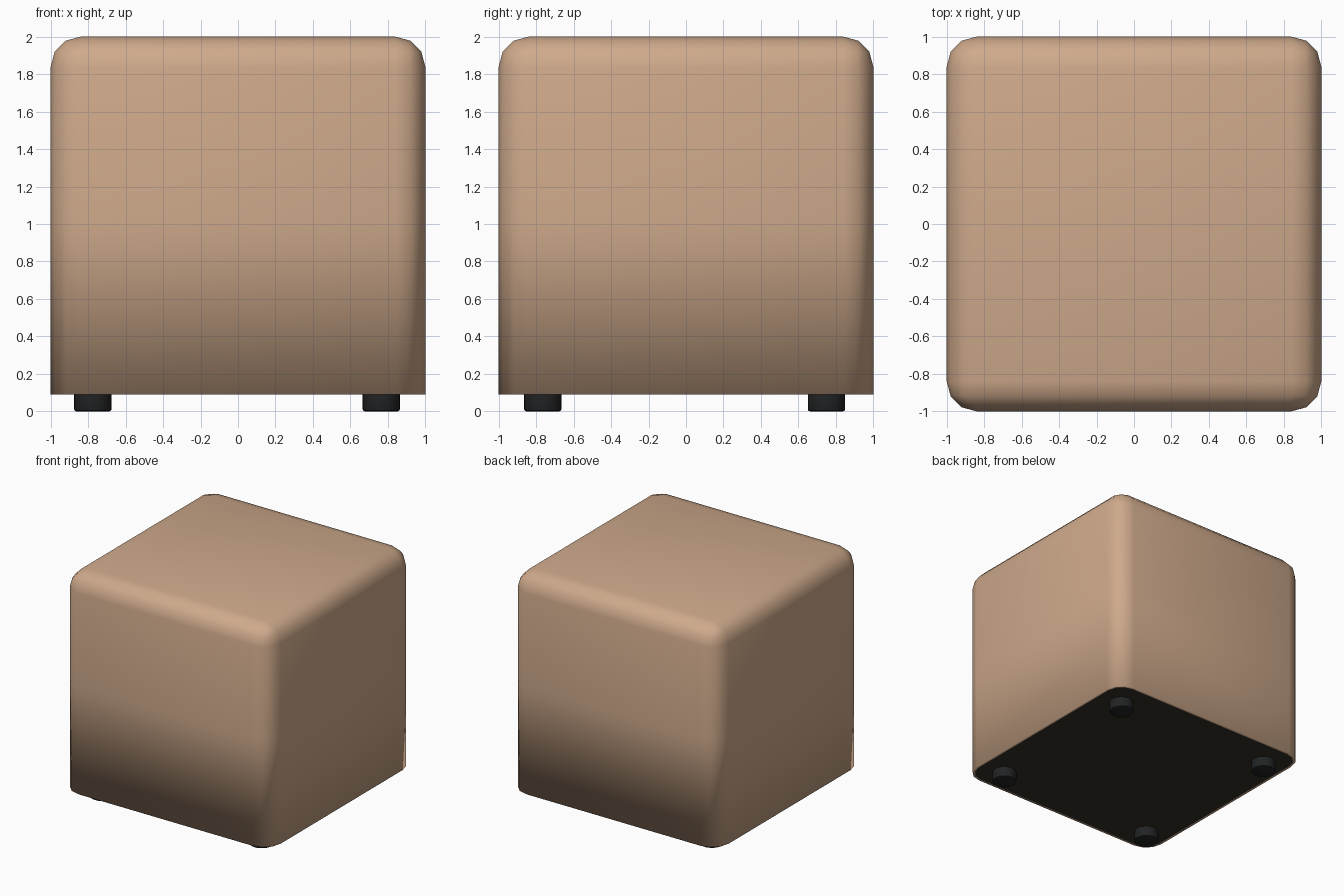
import bpy, bmesh
from mathutils import Matrix

if "Cube" in bpy.data.objects:
    bpy.data.objects.remove(bpy.data.objects["Cube"])


def material(name, rgb):
    m = bpy.data.materials.new(name)
    m.diffuse_color = (*rgb, 1)
    m.use_nodes = True
    m.node_tree.nodes["Principled BSDF"].inputs["Base Color"].default_value = m.diffuse_color
    return m


def add_object(name, bm, mat, smooth=True):
    for f in bm.faces:
        f.smooth = smooth
    mesh = bpy.data.meshes.new(name)
    bm.to_mesh(mesh)
    bm.free()
    mesh.materials.append(mat)
    ob = bpy.data.objects.new(name, mesh)
    bpy.context.collection.objects.link(ob)
    return ob


fabric = material("tan_fabric", (0.62, 0.40, 0.26))
lining = material("dark_lining", (0.035, 0.028, 0.022))
rubber = material("black_rubber", (0.016, 0.017, 0.018))

BASE, TOP = 0.09, 2.0

# Upholstered cube: rounded on every edge except around the base
bm = bmesh.new()
bmesh.ops.create_cube(bm, size=2, matrix=Matrix.Translation((0, 0, (BASE + TOP) / 2))
                      @ Matrix.Diagonal((1, 1, (TOP - BASE) / 2, 1)))
edges = [e for e in bm.edges if max(v.co.z for v in e.verts) > 1]
bmesh.ops.bevel(bm, geom=edges, offset=0.16, segments=3, profile=0.5,
                affect='EDGES', clamp_overlap=True)
# Loop around the middle, where the lower sides start to turn under
bmesh.ops.bisect_plane(bm, geom=bm.verts[:] + bm.edges[:] + bm.faces[:],
                       plane_co=(0, 0, 1.02), plane_no=(0, 0, 1))
# Narrow folded hem, with the opening left for the lining
bottom = min(bm.faces, key=lambda f: f.calc_center_median().z)
bmesh.ops.inset_region(bm, faces=[bottom], thickness=0.02)
outline = [v.co.copy() for v in bottom.verts]
bmesh.ops.delete(bm, geom=[bottom], context='FACES')
add_object("cushion_body", bm, fabric)

# Underside lining
bm = bmesh.new()
bm.faces.new([bm.verts.new(co) for co in outline])
add_object("underside_lining", bm, lining, smooth=False)

# Four round feet
for side, x in (("left", -0.775), ("right", 0.765)):
    for end, y in (("front", -0.765), ("back", 0.75)):
        bm = bmesh.new()
        bmesh.ops.create_cone(bm, cap_ends=True, segments=24, radius1=0.1, radius2=0.1,
                              depth=BASE, matrix=Matrix.Translation((x, y, BASE / 2)))
        rim = [e for e in bm.edges if all(v.co.z < 0.01 for v in e.verts)]
        bmesh.ops.bevel(bm, geom=rim, offset=0.012, segments=2, profile=0.5, affect='EDGES')
        foot = add_object(f"{end}_{side}_foot", bm, rubber)
        bpy.ops.object.select_all(action='DESELECT')
        foot.select_set(True)
        bpy.context.view_layer.objects.active = foot
        bpy.ops.object.shade_smooth_by_angle()
